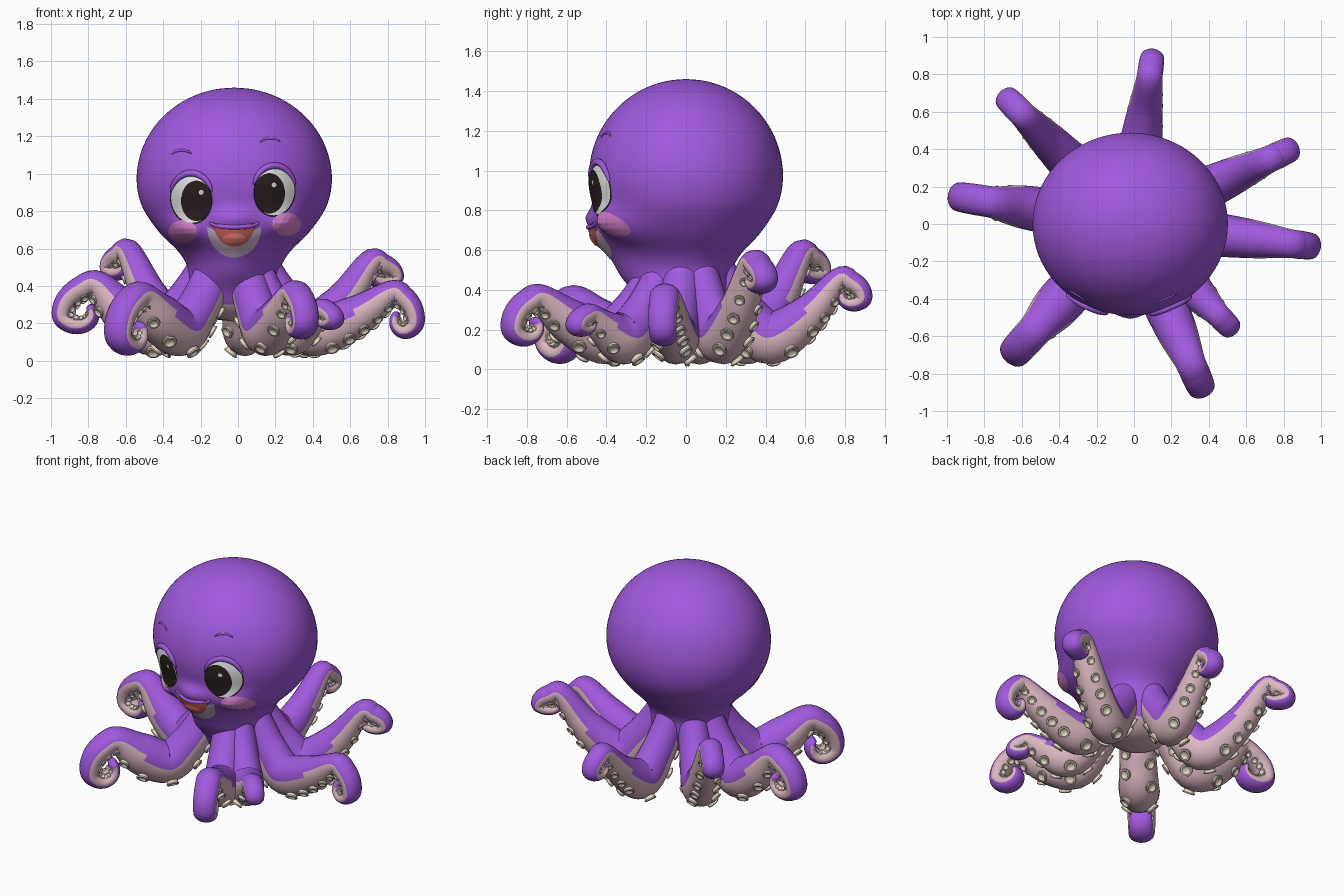
import bpy, bmesh
from math import sin, cos, pi, radians, exp, sqrt
from mathutils import Vector
from mathutils.bvhtree import BVHTree

if "Cube" in bpy.data.objects:
    bpy.data.objects.remove(bpy.data.objects["Cube"])


def material(name, r, g, b):
    m = bpy.data.materials.new(name)
    m.use_nodes = True
    m.diffuse_color = (r, g, b, 1)
    bsdf = m.node_tree.nodes["Principled BSDF"]
    bsdf.inputs["Base Color"].default_value = (r, g, b, 1)
    bsdf.inputs["Roughness"].default_value = 0.6
    return m


PURPLE = material("purple skin", .355, .1, .73)
PINK = material("dusty pink underside", .70, .47, .53)
BEIGE = material("beige suckers", .77, .66, .56)
WHITE = material("eye white", .82, .82, .82)
DARK = material("dark brown", .022, .013, .013)
BLUSH = material("cheek blush", .70, .23, .65)
LIP = material("pale lilac lip", .68, .50, .69)
CORAL = material("coral tongue", .82, .20, .16)
RED = material("salmon red mouth", .62, .13, .12)

CENTRE_X = -.02


def finish(name, bm, mats, recalc=True):
    if recalc:
        bmesh.ops.recalc_face_normals(bm, faces=bm.faces[:])
    mesh = bpy.data.meshes.new(name)
    bm.to_mesh(mesh)
    bm.free()
    for m in mats:
        mesh.materials.append(m)
    ob = bpy.data.objects.new(name, mesh)
    bpy.context.collection.objects.link(ob)
    bpy.ops.object.select_all(action='DESELECT')
    ob.select_set(True)
    bpy.context.view_layer.objects.active = ob
    bpy.ops.object.shade_smooth_by_angle(angle=radians(50))


def loft(bm, rings, rule=lambda i, j: 0):
    """Skin closed rings of points, cap both ends."""
    vs = [[bm.verts.new(p) for p in ring] for ring in rings]
    n = len(vs[0])
    for i in range(len(vs) - 1):
        for j in range(n):
            k = (j + 1) % n
            f = bm.faces.new((vs[i][j], vs[i][k], vs[i + 1][k], vs[i + 1][j]))
            f.material_index = rule(i, j)
    for i in (0, len(vs) - 1):
        bm.faces.new(vs[i]).material_index = rule(min(i, len(vs) - 2), 0)


def spline(pts, steps):
    """Smooth curve through the given points."""
    p = [Vector(q) for q in pts]
    p = [2 * p[0] - p[1]] + p + [2 * p[-1] - p[-2]]
    out = []
    for a, b, c, d in zip(p, p[1:], p[2:], p[3:]):
        for s in range(steps):
            t = s / steps
            out.append(.5 * (2 * b + (c - a) * t + (2 * a - 5 * b + 4 * c - d) * t * t
                             + (3 * b - a - 3 * c + d) * t ** 3))
    return out + [p[-2]]


# Head and body: a turned profile with jaw, nose, throat and cheeks pushed forward
BULGES = ((.11, CENTRE_X, .64, .14, .075), (.05, CENTRE_X, .76, .08, .035),
          (.095, CENTRE_X, .49, .16, .07),
          (.1, -.3, .69, .08, .06), (.1, .26, .72, .08, .06))


def bulge(x, z):
    return sum(amp * exp(-((x - x0) / sx) ** 2 / 2 - ((z - z0) / sz) ** 2 / 2)
               for amp, x0, z0, sx, sz in BULGES)


profile = [(.01, .21, 0), (.13, .23, 0), (.22, .3, 0), (.245, .4, 0), (.25, .5, 0),
           (.3, .585, 0), (.395, .68, 0), (.475, .79, 0), (.511, .88, 0)]
profile += [(max(.522 * cos(radians(a)), .005), .97 + .49 * sin(radians(a)), 0)
            for a in range(0, 91, 10)]
curve = spline(profile, 4)
rings = []
for r, z, _ in curve:
    ring = []
    for j in range(72):
        a = 2 * pi * j / 72
        x, y = CENTRE_X + r * cos(a), r * sin(a) * .935
        if y < 0:
            y -= min(1, -y / .15) * bulge(x, z)
        ring.append((x, y, z))
    rings.append(ring)
bm = bmesh.new()
loft(bm, rings, lambda i, j: 1 if curve[i].y < .28 else 0)
bmesh.ops.recalc_face_normals(bm, faces=bm.faces[:])
skin = BVHTree.FromBMesh(bm)
finish("body", bm, [PURPLE, PINK])


def on_face(x, z, lift):
    hit = skin.ray_cast(Vector((x, -2, z)), Vector((0, 1, 0)))[0]
    return Vector((x, (hit.y if hit else -.3) - lift, z))


# Tentacles: a path that dips, rises and ends in a curl, in one upright plane
SIDES = 20


def tentacle(name, azimuth, peak_r, curl, top, bottom, size):
    height = (top - bottom) / 1.55
    path = [(.12, .57, .09), (.2, .41, .105), (.3, .27, .117), (.43, .158, .134),
            (.44 * .45 + peak_r * .55, .158 + (top - .158) * .42, .108 * size)]
    for k in range(11):
        t, s = radians(28 * k), 1 - .07 * k
        path.append((peak_r + curl * (.5 * min(1, k / 4) + s * sin(t)),
                     top - height + height * s * cos(t), (.066 - .0041 * k) * size))
    pts = spline(path, 6)
    az = radians(azimuth)
    out, side = Vector((cos(az), sin(az), 0)), Vector((-sin(az), cos(az), 0))
    origin, up = Vector((CENTRE_X, 0, 0)), Vector((0, 0, 1))
    frames = []
    for i, p in enumerate(pts):
        d = pts[min(i + 1, len(pts) - 1)] - pts[max(i - 1, 0)]
        d = Vector((d.x, d.y)).normalized()
        frames.append((origin + out * p.x + up * p.y, out * d.x + up * d.y,
                       up * d.x - out * d.y, p.z))

    def around(n, r, a):
        return n * cos(a) * r + side * sin(a) * (r * .58 + .04 * size)

    def section(c, n, r):
        return [c + around(n, r, 2 * pi * j / SIDES) for j in range(SIDES)]

    rings = [section(c, n, r) for c, t, n, r in frames]
    c, t, n, r = frames[-1]
    for a in (.5, 1, 1.4):
        rings.append([c + t * r * sin(a) + (p - c) * cos(a) for p in section(c, n, r)])

    def underside(i, j):
        limit = .05 if i < 24 else .3
        return int(cos(2 * pi * (j + .5) / SIDES) < limit and i < len(frames) - 2)

    bm = bmesh.new()
    loft(bm, rings, underside)
    finish(name, bm, [PURPLE, PINK])

    # Suckers: cupped discs in two staggered rows on the underside
    bm = bmesh.new()
    travelled, nxt, row = 0, .16, 1
    for (c0, *_), (c, t, n, r) in zip(frames, frames[1:-6]):
        travelled += (c - c0).length
        if travelled < nxt:
            continue
        row = -row
        sr = .007 + r * .25
        nxt = travelled + sr * 1.1
        a = pi + row * .65
        d = (n * cos(a) + side * sin(a)).normalized()
        e = d.cross(t).normalized()
        base = c + around(n, r, a)
        cup = []
        for w, h in ((.85, -.35), (.85, .15), (1, .28), (.95, .45), (.7, .48), (.5, .2), (.1, .15)):
            cup.append([base + d * h * sr + (t * cos(b) + e * sin(b)) * w * sr
                        for b in (2 * pi * q / 12 for q in range(12))])
        loft(bm, cup)
    finish(name + "_suckers", bm, [BEIGE])


# name, azimuth, peak distance, curl radius, peak height, curl bottom, thickness
for spec in (("back_tentacle", 82.5, .78, .1, .455, .33, .9),
             ("back_right_tentacle", 134.5, .80, .12, .58, .47, .95),
             ("right_tentacle", 171, .74, .16, .41, .19, 1.1),
             ("front_right_tentacle", 228, .75, .15, .345, .08, 1.2),
             ("front_tentacle", 293.5, .80, .13, .36, .16, 1.05),
             ("front_left_tentacle", 314, .67, .085, .275, .2, .85),
             ("left_tentacle", -7, .85, .105, .365, .16, 1),
             ("back_left_tentacle", 25, .80, .12, .53, .42, .95)):
    tentacle(*spec)


# Face details: thin plates laid on the skin
def ellipse(t):
    return cos(t), sin(t)


def smile(t):
    return cos(t), (sin(t) if sin(t) < 0 else -.22 * sin(t)) + .4


def plate(name, mat, x, z, rx, rz, lift, dome=0, outline=ellipse, tilt=0):
    bm = bmesh.new()
    rows, n = 8, 40
    tilt = radians(tilt)
    vs = []
    for i in range(1, rows + 1):
        f = i / rows
        ring = []
        for j in range(n):
            u, v = outline(2 * pi * j / n)
            u, v = u * rx * f, v * rz * f
            ring.append(bm.verts.new(on_face(x + u * cos(tilt) - v * sin(tilt),
                                             z + u * sin(tilt) + v * cos(tilt),
                                             lift + dome * (1 - f * f))))
        vs.append(ring)
    bm.faces.new(vs[0])
    for a, b in zip(vs, vs[1:]):
        for j in range(n):
            k = (j + 1) % n
            bm.faces.new((a[j], b[j], b[k], a[k]))
    finish(name, bm, [mat], recalc=False)


def ridge(name, mat, x, z, rx, rz, a0, a1, width, lift):
    """A tapered roll following an arc over the skin."""
    arc = []
    for k in range(21):
        a = radians(a0 + (a1 - a0) * k / 20)
        arc.append(on_face(x + rx * cos(a), z + rz * sin(a), lift))
    rings = []
    for k, p in enumerate(arc):
        t = (arc[min(k + 1, 20)] - arc[max(k - 1, 0)]).normalized()
        u = t.cross(Vector((0, 1, 0))).normalized()
        v = t.cross(u)
        w = width * (.15 + .85 * sqrt(sin(pi * k / 20) + 1e-6))
        rings.append([p + (u * cos(b) + v * sin(b)) * w
                      for b in (2 * pi * q / 10 for q in range(10))])
    bm = bmesh.new()
    loft(bm, rings)
    finish(name, bm, [mat])


# Eyes, lids, brows and cheeks
for side, x, z, px, tilt, brow, cheek in (
        ("right", -.25, .865, -.222, 8, (-.30, 1.08), (-.295, .69)),
        ("left", .195, .905, .168, -8, (.175, 1.145), (.26, .73))):
    plate(side + "_eye_rim", DARK, x, z - .003, .113, .134, .003, .005, tilt=tilt)
    plate(side + "_eye_white", WHITE, x, z, .107, .128, .006, .012, tilt=tilt)
    plate(side + "_pupil", DARK, px, z - .01, .083, .108, .015, .006)
    plate(side + "_eye_glint", WHITE, px + .025, z + .035, .013, .013, .026)
    ridge(side + "_eyelid", PURPLE, x, z, .115, .138, 15, 165, .018, .006)
    ridge(side + "_eyebrow", PURPLE, brow[0], brow[1], .065, .045, 35, 150, .007, 0)
    plate(side + "_cheek", BLUSH, cheek[0], cheek[1], .077, .062, .004)

# Mouth
plate("lower_lip", LIP, CENTRE_X, .65, .145, .165, .004, .004, smile)
plate("mouth_inside", RED, CENTRE_X, .688, .112, .13, .01, .004, smile)
plate("tongue", CORAL, CENTRE_X, .65, .064, .031, .017, .003)
ridge("upper_lip", PURPLE, CENTRE_X, .742, .13, .028, 180, 360, .013, .005)
